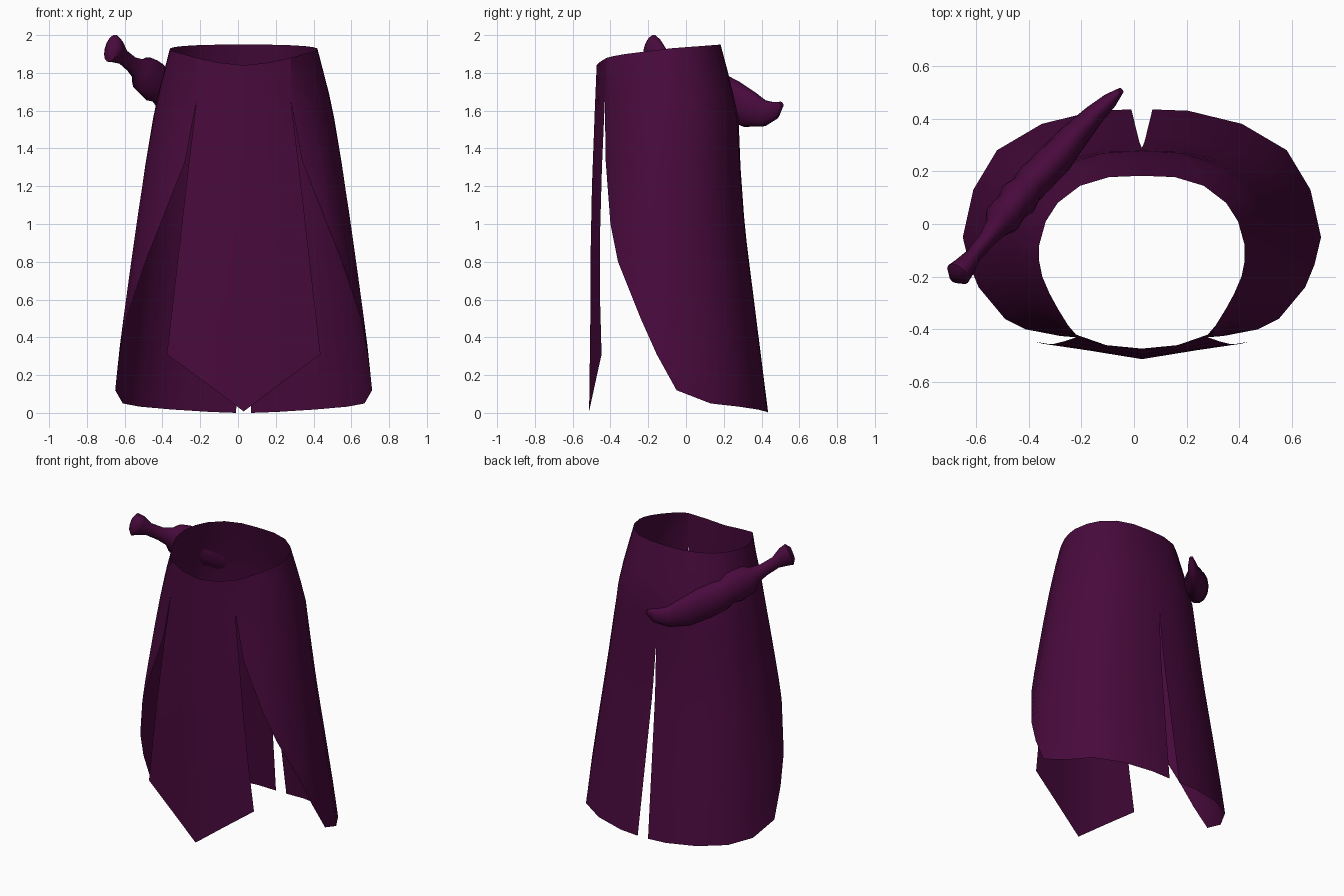
import bpy, bmesh, math
from mathutils import Vector

if "Cube" in bpy.data.objects:
    bpy.data.objects.remove(bpy.data.objects["Cube"])

CENTRE_X = 0.03

cloth = bpy.data.materials.new("dark_purple")
cloth.diffuse_color = (0.065, 0.003, 0.046, 1)
cloth.use_nodes = True
cloth.node_tree.nodes["Principled BSDF"].inputs["Base Color"].default_value = cloth.diffuse_color


def make_object(name, verts, faces, angle, closed=False):
    mesh = bpy.data.meshes.new(name)
    mesh.from_pydata(verts, [], faces)
    mesh.materials.append(cloth)
    if closed:
        bm = bmesh.new()
        bm.from_mesh(mesh)
        bmesh.ops.recalc_face_normals(bm, faces=bm.faces)
        bm.to_mesh(mesh)
        bm.free()
    obj = bpy.data.objects.new(name, mesh)
    bpy.context.collection.objects.link(obj)
    bpy.ops.object.select_all(action='DESELECT')
    obj.select_set(True)
    bpy.context.view_layer.objects.active = obj
    bpy.ops.object.shade_smooth_by_angle(angle=math.radians(angle))
    return obj


def cloth_sheet(name, columns):
    """Skin neighbouring columns of points (top to bottom), then mirror left/right."""
    rows = len(columns[0])
    verts = [p for col in columns for p in col]
    faces = [(j * rows + i, (j + 1) * rows + i, (j + 1) * rows + i + 1, j * rows + i + 1)
             for j in range(len(columns) - 1) for i in range(rows - 1)]
    obj = make_object(name, verts, faces, 50)
    obj.location.x = CENTRE_X
    mirror = obj.modifiers.new("mirror", 'MIRROR')
    mirror.merge_threshold = 0.001
    return obj


def interpolate(pts, x):
    for (a, ya), (b, yb) in zip(pts, pts[1:]):
        if x <= b:
            return ya + (yb - ya) * (x - a) / (b - a)
    return pts[-1][1]


# Waist height by depth, and outward bulge by fraction of the way down
WAIST = [(-0.473, 1.84), (-0.42, 1.88), (-0.36, 1.895), (-0.08, 1.93), (0.183, 1.95)]
SEAT_BULGE = [(0, 0), (0.1, 0.027), (0.2, 0.045), (0.33, 0.022), (0.5, 0.003), (1, 0)]
HIP_BULGE = [(0, 0), (0.15, 0.025), (0.33, 0.034), (0.52, 0.032), (0.71, 0.024),
             (0.88, 0.015), (1, 0)]

# Skirt wrap: waist (x, y) and hem (x, y, z), from the back slit round to the front edge
WRAP = [
    ((0, 0.183), (0.04, 0.435, 0.0)),
    ((0.125, 0.178), (0.175, 0.43, 0.005)),
    ((0.235, 0.145), (0.38, 0.38, 0.018)),
    ((0.32, 0.08), (0.55, 0.28, 0.033)),
    ((0.365, 0.01), (0.64, 0.13, 0.05)),
    ((0.39, -0.08), (0.68, -0.05, 0.12)),
    ((0.39, -0.14), (0.655, -0.155, 0.31)),
    ((0.378, -0.2), (0.62, -0.24, 0.50)),
    ((0.35, -0.265), (0.52, -0.36, 0.80)),
    ((0.32, -0.32), (0.44, -0.40, 1.0)),
    ((0.28, -0.385), (0.31, -0.425, 1.33)),
    ((0.25, -0.42), (0.25, -0.43, 1.65)),
]
ROWS = 15
SLIT = 5 / ROWS   # fraction of the height at which the back slit opens
columns = []
for k, ((tx, ty), hem) in enumerate(WRAP):
    top, hem = Vector((tx, ty, interpolate(WAIST, ty))), Vector(hem)
    out = Vector((tx, ty + 0.14, 0)).normalized()
    back = max(0.0, out.y)
    amount = 0 if k == len(WRAP) - 1 else min(1, ((top.z - hem.z) / 1.8) ** 1.5)
    col = []
    for i in range(ROWS + 1):
        s = i / ROWS
        bulge = back * interpolate(SEAT_BULGE, s) + (1 - back) * interpolate(HIP_BULGE, s)
        p = top.lerp(hem, s) + out * amount * bulge
        if k == 0:
            p.x = max(0, (s - SLIT) / (1 - SLIT)) * hem.x
        col.append(p)
    columns.append(col)
cloth_sheet("skirt_wrap", columns)

# Hanging front panel with a pointed hem
edge = [(0.25, -0.42, 1.88), (0.25, -0.43, 1.65), (0.293, -0.445, 1.3),
        (0.333, -0.455, 0.95), (0.373, -0.455, 0.6), (0.407, -0.447, 0.31)]
middle = [(0.135, -0.46, 1.855), (0.135, -0.466, 1.62), (0.15, -0.473, 1.25),
          (0.17, -0.48, 0.9), (0.187, -0.481, 0.52), (0.203, -0.48, 0.16)]
centre = [(0, -0.473, 1.84), (0, -0.483, 1.6), (0, -0.498, 1.2),
          (0, -0.505, 0.85), (0, -0.507, 0.45), (0, -0.513, 0.008)]
cloth_sheet("front_panel", [edge, middle, centre])

# Sheathed curved knife: centre (x, y, z), half width, half height, pommel to tip
KNIFE = [
    (-0.682, -0.207, 1.937, 0.022, 0.045),
    (-0.668, -0.19, 1.93, 0.05, 0.077),
    (-0.645, -0.165, 1.917, 0.043, 0.068),
    (-0.61, -0.12, 1.885, 0.03, 0.042),
    (-0.56, -0.06, 1.843, 0.033, 0.044),
    (-0.52, -0.01, 1.815, 0.046, 0.062),
    (-0.50, 0.02, 1.795, 0.07, 0.098),
    (-0.465, 0.065, 1.77, 0.064, 0.108),
    (-0.44, 0.095, 1.75, 0.076, 0.11),
    (-0.41, 0.13, 1.725, 0.064, 0.09),
    (-0.38, 0.165, 1.70, 0.07, 0.105),
    (-0.305, 0.24, 1.655, 0.068, 0.11),
    (-0.225, 0.335, 1.607, 0.055, 0.099),
    (-0.15, 0.415, 1.586, 0.04, 0.07),
    (-0.09, 0.47, 1.602, 0.029, 0.047),
    (-0.05, 0.506, 1.635, 0.012, 0.015),
]
SIDES = 14
verts, faces = [], []
for i, (x, y, z, w, h) in enumerate(KNIFE):
    a = Vector(KNIFE[max(i - 1, 0)][:3])
    b = Vector(KNIFE[min(i + 1, len(KNIFE) - 1)][:3])
    along = (b - a).normalized()
    side = along.cross(Vector((0, 0, 1))).normalized()
    up = side.cross(along)
    for s in range(SIDES):
        t = math.tau * s / SIDES
        verts.append(Vector((x, y, z)) + side * w * math.cos(t) + up * h * math.sin(t))
for i in range(len(KNIFE) - 1):
    for s in range(SIDES):
        n = (s + 1) % SIDES
        faces.append((i * SIDES + s, i * SIDES + n, (i + 1) * SIDES + n, (i + 1) * SIDES + s))
last = (len(KNIFE) - 1) * SIDES
faces.append(tuple(reversed(range(SIDES))))
faces.append(tuple(range(last, last + SIDES)))
make_object("sheathed_knife", verts, faces, 60, closed=True)
